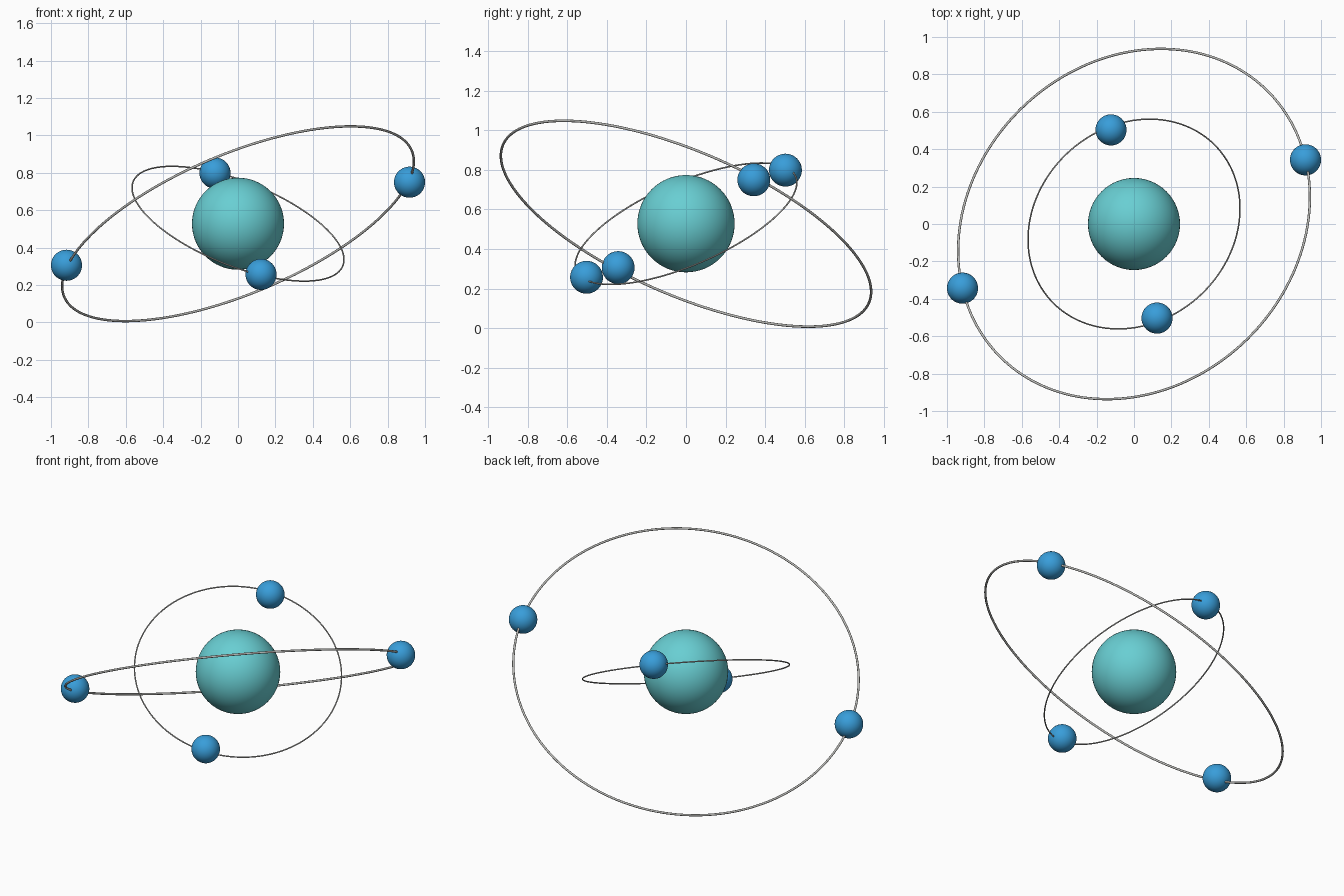
import bpy
from mathutils import Vector

if "Cube" in bpy.data.objects:
    bpy.data.objects.remove(bpy.data.objects["Cube"])

CENTRE = Vector((0, 0, 0.528))


def material(name, rgb):
    m = bpy.data.materials.new(name)
    m.diffuse_color = (*rgb, 1)
    m.use_nodes = True
    m.node_tree.nodes["Principled BSDF"].inputs["Base Color"].default_value = m.diffuse_color
    return m


teal = material("teal", (0.14, 0.62, 0.65))
blue = material("blue", (0.04, 0.34, 0.70))
grey = material("grey", (0.50, 0.50, 0.48))


def finish(name, mat):
    ob = bpy.context.object
    ob.name = name
    ob.data.materials.append(mat)
    bpy.ops.object.shade_smooth()
    return ob


def ball(name, offset, radius, mat):
    bpy.ops.mesh.primitive_uv_sphere_add(segments=64, ring_count=32, radius=radius,
                                         location=CENTRE + Vector(offset))
    return finish(name, mat)


def orbit(name, normal, radius, tube, electron):
    # thin tilted ring with two opposite electrons on it
    bpy.ops.mesh.primitive_torus_add(major_segments=160, minor_segments=12,
                                     major_radius=radius, minor_radius=tube, location=CENTRE)
    ring = finish(name + "_ring", grey)
    ring.rotation_mode = 'QUATERNION'
    ring.rotation_quaternion = Vector(normal).to_track_quat('Z', 'Y')
    for i, side in enumerate((1, -1)):
        ball(f"{name}_electron_{i + 1}", Vector(electron) * side, 0.083, blue)


# nucleus
ball("nucleus", (0, 0, 0), 0.246, teal)

# the two orbits
orbit("outer_orbit", (-0.36, 0.37, 0.856), 1.008, 0.0065, (0.917, 0.343, 0.222))
orbit("inner_orbit", (0.346, -0.372, 0.861), 0.604, 0.004, (-0.123, 0.503, 0.271))
